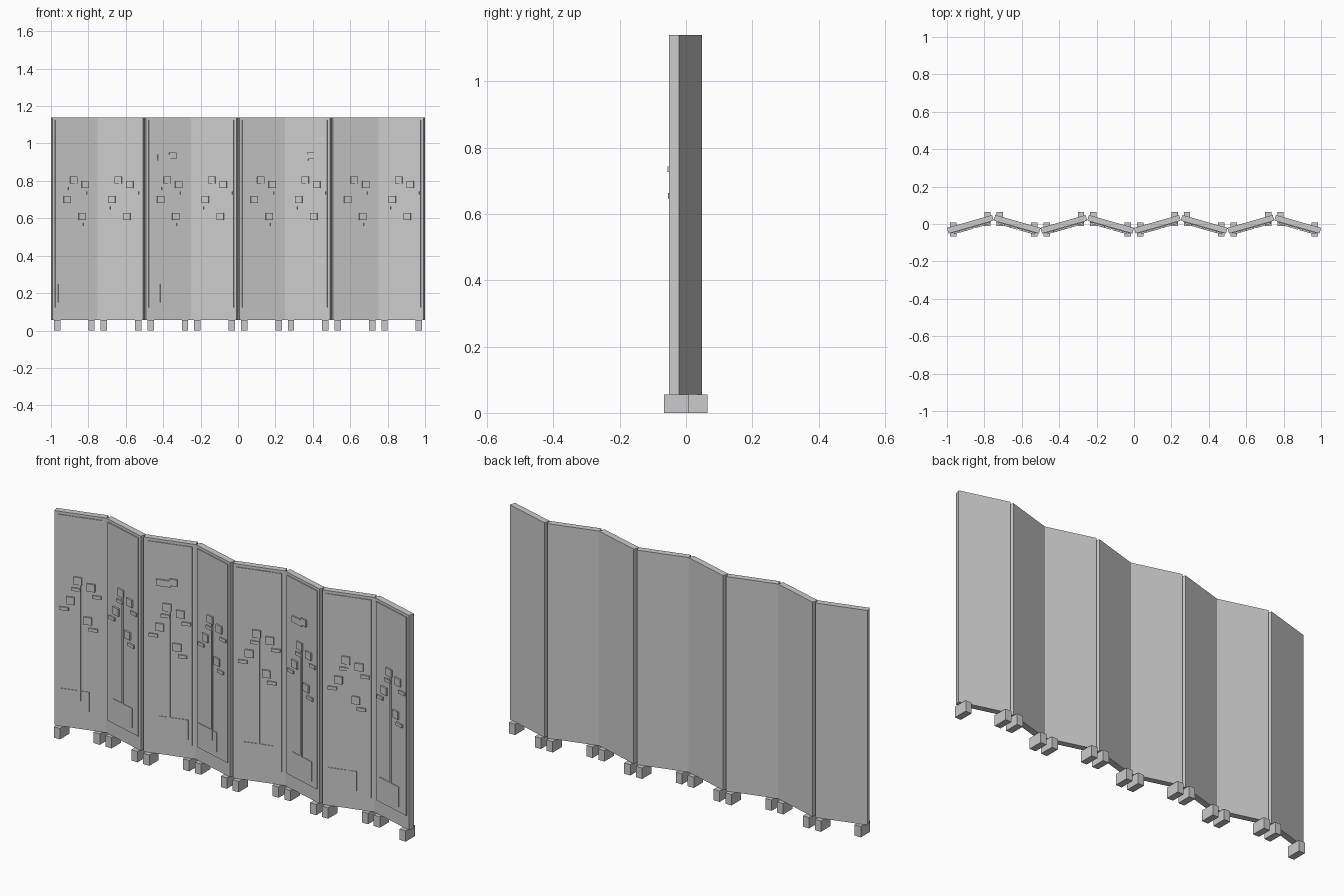
import bpy
import math
from mathutils import Matrix

cube = bpy.data.objects.get("Cube")
if cube:
    bpy.data.objects.remove(cube, do_unlink=True)

# Single flat colour
grey = bpy.data.materials.new("plain_grey")
grey.use_nodes = True
colour = (0.6, 0.6, 0.6, 1)
grey.diffuse_color = colour
grey.node_tree.nodes["Principled BSDF"].inputs["Base Color"].default_value = colour

ANGLE = math.radians(16)
LENGTH, THICK = 0.2515, 0.0312
BOTTOM, TOP = 0.055, 1.14
PLATE = 0.004


def box(name, low, high, matrix=Matrix()):
    """Flat-sided box between two corners, placed by a matrix."""
    mesh = bpy.data.meshes.new(name)
    verts = [(x, y, z) for x in (low[0], high[0])
             for y in (low[1], high[1]) for z in (low[2], high[2])]
    faces = [(0, 1, 3, 2), (4, 6, 7, 5), (0, 4, 5, 1),
             (2, 3, 7, 6), (0, 2, 6, 4), (1, 5, 7, 3)]
    mesh.from_pydata(verts, [], faces)
    mesh.materials.append(grey)
    obj = bpy.data.objects.new(name, mesh)
    obj.matrix_world = matrix
    bpy.context.collection.objects.link(obj)
    return obj


def relief(name, x, z, width, height, proud, matrix):
    """Raised decoration centred at x, z on the front of a panel."""
    return box(name, (x - width / 2, -proud, z - height / 2),
               (x + width / 2, 0, z + height / 2), matrix)


# Decoration layout shared by all the panels
BLOSSOMS = [(-0.01, 0.805), (0.054, 0.78), (-0.046, 0.70), (0.038, 0.61)]
LEAVES = [(-0.018, 0.76), (0.083, 0.735), (-0.076, 0.655), (0.065, 0.567)]
MOUND_SHIFT = [-0.025, 0, 0.022, -0.035, 0, 0.005, -0.028, -0.01]
CLOUD_PANELS = (2, 5)

for i in range(8):
    # Alternate panels fold either way about a shared ridge
    side = -1 if i % 2 == 0 else 1
    ridge = -0.75 + 0.5 * (i // 2)
    centre_x = ridge + side * LENGTH / 2 * math.cos(ANGLE)
    centre_y = 0.0185 - LENGTH / 2 * math.sin(ANGLE)
    place = Matrix.Translation((centre_x, centre_y, 0)) @ Matrix.Rotation(-side * ANGLE, 4, 'Z')

    # Panel and its raised front field
    half = LENGTH / 2
    box("panel", (-half, 0, BOTTOM), (half, THICK, TOP), place)
    inner = half - 0.015
    box("front_field", (-inner, -PLATE, 0.123), (inner, 0, 1.126), place)

    # Mound, trunk, blossoms and leaves
    relief("mound", MOUND_SHIFT[i], 0.2, 0.14, 0.1, PLATE + 0.003, place)
    foot_z = 0.25 if i in CLOUD_PANELS else 0.2
    relief("trunk", 0, (foot_z + 0.8) / 2, 0.01, 0.8 - foot_z, PLATE + 0.0045, place)
    for x, z in BLOSSOMS:
        relief("blossom", x, z, 0.04, 0.038, 0.012, place)
    for x, z in LEAVES:
        relief("leaf", x, z, 0.043, 0.016, 0.0115, place)

    # Cloud made of two overlapping blocks
    if i in CLOUD_PANELS:
        relief("cloud_low", -0.028, 0.925, 0.07, 0.032, 0.0115, place)
        relief("cloud_high", 0.02, 0.935, 0.038, 0.034, 0.012, place)

    # Two feet below each panel
    left = -1 + 0.25 * i
    for x in (left + 0.033, left + 0.217):
        at_ridge = abs(x - ridge) < 0.1
        y = 0.0275 if at_ridge else -0.0285
        box("foot", (x - 0.017, y - 0.0375, 0), (x + 0.017, y + 0.0375, BOTTOM))
